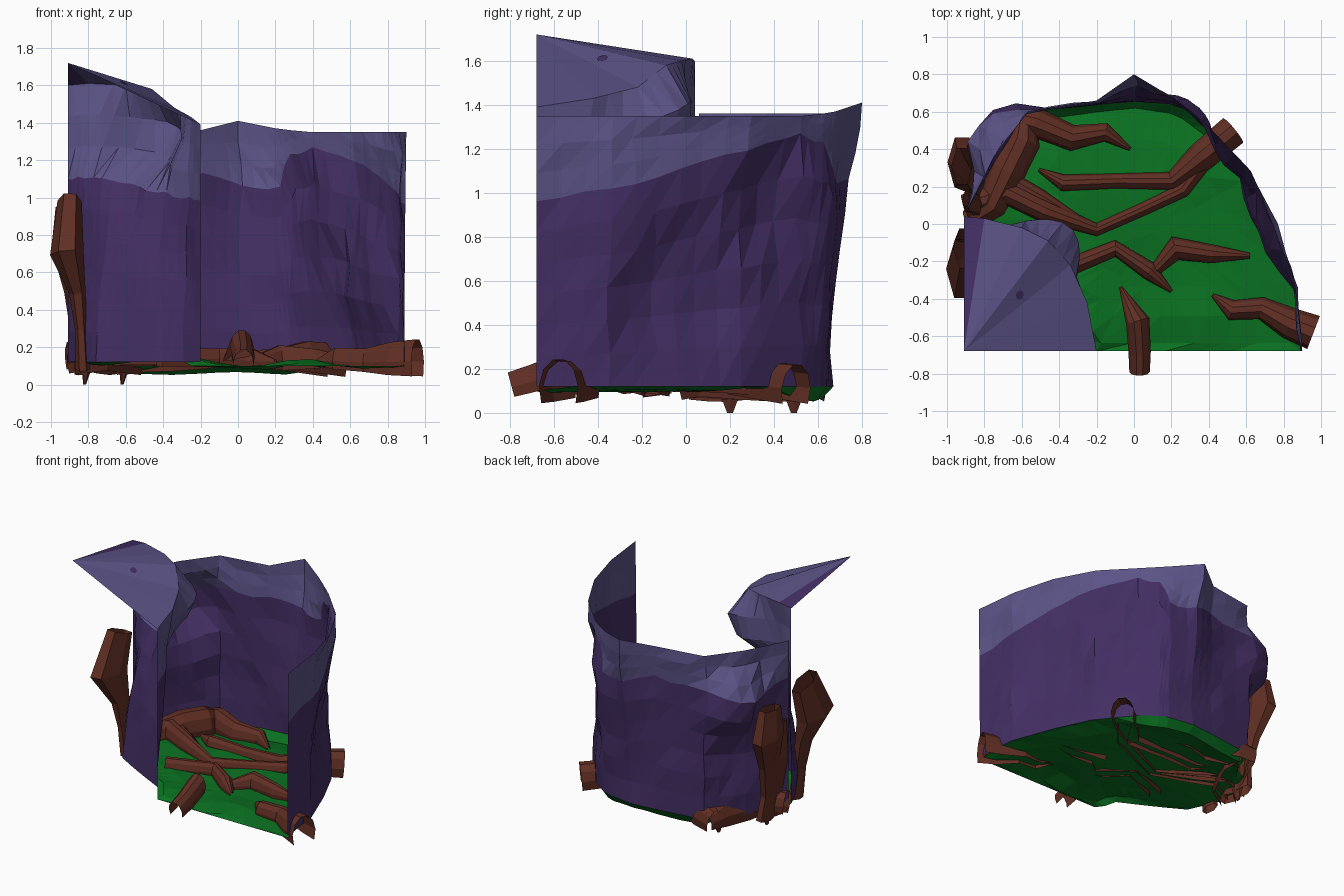
import bpy, bmesh, math, random
from mathutils import Vector, noise

random.seed(4)
cube = bpy.data.objects.get("Cube")
if cube:
    bpy.data.objects.remove(cube, do_unlink=True)


def material(name, rgb):
    m = bpy.data.materials.new(name)
    m.use_nodes = True
    m.diffuse_color = (*rgb, 1)
    m.node_tree.nodes["Principled BSDF"].inputs["Base Color"].default_value = (*rgb, 1)
    return m


DARK = material("dark purple", (.056, .027, .125))
LIGHT = material("light purple", (.105, .087, .24))
GREEN = material("moss green", (.003, .165, .015))
BROWN = material("root brown", (.118, .028, .017))


def finish(bm, name, mats):
    mesh = bpy.data.meshes.new(name)
    bm.to_mesh(mesh)
    bm.free()
    for m in mats:
        mesh.materials.append(m)
    ob = bpy.data.objects.new(name, mesh)
    bpy.context.collection.objects.link(ob)
    return ob


def lerp(a, b, t):
    return a + (b - a) * t


def refine(points, n):
    """Insert evenly spaced in-between entries."""
    out = []
    for a, b in zip(points, points[1:]):
        out += [[lerp(p, q, i / n) for p, q in zip(a, b)] for i in range(n)]
    return out + [list(points[-1])]


def cliff(name, columns, bumps, lean, base=.12, low=6, high=3):
    """Rocky sheet: dark rows up to the colour line, light rows above it."""
    bm = bmesh.new()
    grid = []
    last = len(columns) - 1
    for ci, (bx, by, tx, ty, top, line) in enumerate(columns):
        line += random.uniform(-.015, .015)
        levels = [lerp(base, line, i / low) for i in range(low)]
        levels += [lerp(line, top, i / high) for i in range(high + 1)]
        row = []
        for i, z in enumerate(levels):
            t = ((z - base) / (top - base)) ** lean
            p = Vector((lerp(bx, tx, t), lerp(by, ty, t), z))
            if 0 < i < len(levels) - 1 and 0 < ci < last:
                n = noise.noise_vector(p * 4) * .03
                shift = Vector((n.x, n.y, 0))
                for centre, push, radius in bumps:
                    fall = 1 - (p - Vector(centre)).length / radius
                    shift += Vector(push) * min(1, max(0, fall * 1.7))
                p += shift
            row.append(bm.verts.new(p))
        grid.append(row)
    for a, b in zip(grid, grid[1:]):
        for i in range(len(a) - 1):
            quad = [a[i], b[i], b[i + 1], a[i + 1]]
            for tri in ((0, 1, 2), (0, 2, 3)):
                bm.faces.new([quad[k] for k in tri]).material_index = int(i >= low)
    return finish(bm, name, (DARK, LIGHT))


# Main wall: base x, y, rim x, y, rim height, colour line
wall = [
    (.89, -.68, .9, -.68, 1.35, .97),
    (.86, -.35, .86, -.33, 1.35, 1.03),
    (.74, -.03, .77, 0, 1.35, 1.1),
    (.61, .25, .61, .3, 1.35, 1.2),
    (.39, .52, .39, .53, 1.35, 1.28),
    (.27, .61, .28, .62, 1.36, 1.22),
    (.2, .64, .2, .68, 1.37, 1.05),
    (0, .67, 0, .8, 1.41, 1.06),
    (-.2, .65, -.2, .66, 1.36, 1.12),
    (-.57, .6, -.57, .6, 1.36, 1.1),
    (-.75, .36, -.75, .36, 1.36, 1.03),
    (-.9, .06, -.9, .06, 1.36, 1.07),
]
cliff("rock_wall", refine(wall, 3), [
    ((.5, .4, .9), (-.06, -.05, 0), .28),
    ((.31, .6, .9), (.03, .02, 0), .3),
    ((.72, 0, .55), (-.08, -.02, 0), .4),
    ((-.7, .45, .98), (-.13, .09, 0), .28),
], 2)

# Corner cliff, straighter at the foot and curved at the top, same columns
corner = [
    (-.91, .04, -.91, .04, 1.6, 1.1),
    (-.83, -.14, -.8, .03, 1.61, 1.1),
    (-.76, -.3, -.6, -.02, 1.6, 1.09),
    (-.62, -.38, -.46, -.09, 1.58, 1.06),
    (-.45, -.47, -.34, -.22, 1.48, 1.02),
    (-.29, -.55, -.25, -.42, 1.43, 1),
    (-.2, -.68, -.2, -.68, 1.39, .98),
]
cliff("corner_cliff", refine(corner, 3), [
    ((-.52, -.16, 1.3), (.11, .15, 0), .28),
], 1.4)

# Overhanging slab fanned out from its high corner
bm = bmesh.new()
tip = bm.verts.new((-.91, -.68, 1.72))
rim = [bm.verts.new(p[2:5]) for p in corner]
for i in range(len(rim) - 1):
    bm.faces.new((tip, rim[i + 1], rim[i])).material_index = int(i > 0)
finish(bm, "overhang_slab", (DARK, LIGHT))

# Small dark spot on the slab
bm = bmesh.new()
bmesh.ops.create_circle(bm, cap_ends=True, segments=8, radius=.025)
spot = finish(bm, "slab_spot", (DARK,))
spot.location = (-.61, -.38, 1.612)
spot.rotation_euler = (.19, .54, 0)

# Mossy floor: rings shrinking from the cliff bases to the middle
edge = [p[:2] for p in refine(wall, 2)] + [p[:2] for p in refine(corner, 2)]
edge += [(lerp(-.2, .89, i / 6), -.68) for i in range(1, 6)]
bm = bmesh.new()
cx, cy = .1, -.05
rings = []
for scale in (1, .93, .7, .45, .2):
    ring = []
    for x, y in edge:
        p = Vector((lerp(cx, x, scale), lerp(cy, y, scale), .12))
        inner = scale < 1
        p.z += noise.noise(p * 3) * .04 * inner - .02 * (p.y < -.6)
        p.z -= .06 * min(1, max(0, p.y - .3) / .25) * inner
        ring.append(bm.verts.new(p))
    rings.append(ring)
count = len(edge)
for a, b in zip(rings, rings[1:]):
    for i in range(count):
        j = (i + 1) % count
        bm.faces.new((a[i], a[j], b[j]))
        bm.faces.new((a[i], b[j], b[i]))
hub = bm.verts.new((cx, cy, .12))
for i in range(count):
    bm.faces.new((rings[-1][i], rings[-1][(i + 1) % count], hub))
finish(bm, "moss_floor", (GREEN,))


def root(name, path, start, sweep, wide, tall, sides=7):
    """Tapered shell along x, y, z, radius points; sweep is the arc of its section."""
    bm = bmesh.new()
    pts = [Vector(p[:3]) for p in path]
    loops = []
    for i, p in enumerate(pts):
        d = (pts[min(i + 1, len(pts) - 1)] - pts[max(i - 1, 0)]).normalized()
        u = d.cross(Vector((0, 0, 1)) if abs(d.z) < .8 else Vector((0, 1, 0))).normalized()
        v = u.cross(d)
        loops.append([bm.verts.new(p + (u * math.cos(a) * wide + v * math.sin(a) * tall) * path[i][3])
                      for a in (start + sweep * k / sides for k in range(sides + 1))])
    for a, b in zip(loops, loops[1:]):
        for k in range(sides):
            bm.faces.new((a[k], a[k + 1], b[k + 1], b[k]))
    bmesh.ops.remove_doubles(bm, verts=bm.verts, dist=.0005)
    finish(bm, name, (BROWN,))


def floor_root(name, *path):
    root(name, path, -.5, math.pi + 1, 1, 1.45)


def climbing_root(name, *path):
    root(name, path, 0, math.tau, .5, 1, 6)


# Arched roots creeping over the floor, open underneath
floor_root("back_root", (-.64, .57, .1, .07), (-.52, .54, .12, .08), (-.33, .46, .12, .07),
           (-.15, .49, .12, .05), (-.02, .4, .12, .01))
floor_root("middle_root", (-.51, .29, .13, .01), (-.38, .22, .13, .045), (-.1, .23, .12, .04),
           (.2, .23, .12, .05), (.36, .36, .12, .08), (.53, .5, .1, .085))
floor_root("long_root", (-.9, .09, .13, .07), (-.68, .17, .15, .07), (-.48, .07, .15, .06),
           (-.2, -.03, .12, .035), (.05, .08, .12, .035), (.26, .18, .12, .04), (.42, .4, .11, .05))
floor_root("cliff_root", (-.42, -.26, .13, .05), (-.1, -.13, .13, .045),
           (.08, -.25, .12, .05), (.2, -.36, .12, .01))
floor_root("forked_root", (.11, -.25, .12, .03), (.22, -.13, .12, .065),
           (.42, -.16, .12, .05), (.62, -.17, .12, .015))
floor_root("front_root", (.03, -.79, .11, .055), (.03, -.68, .14, .06),
           (.02, -.52, .2, .065), (-.07, -.34, .13, .01))
floor_root("right_root", (.96, -.58, .11, .095), (.83, -.53, .11, .085), (.68, -.45, .11, .06),
           (.52, -.46, .12, .055), (.42, -.38, .12, .01))
floor_root("left_root", (-.58, .6, .1, .06), (-.6, .44, .12, .1), (-.68, .28, .13, .1),
           (-.76, .1, .13, .08), (-.88, .02, .1, .06))
floor_root("link_root", (-.68, .24, .14, .05), (-.5, .14, .13, .045), (-.26, 0, .12, .02))

# Broad roots climbing the outer left side
climbing_root("outer_front_root", (-.9, -.13, .98, .13), (-.915, -.24, .7, .18),
              (-.86, -.18, .5, .09), (-.84, -.16, .3, .065), (-.83, -.13, .08, .075))
climbing_root("outer_back_root", (-.92, .31, .95, .11), (-.92, .33, .74, .155),
              (-.88, .26, .5, .1), (-.85, .22, .25, .08), (-.83, .24, .06, .09))
climbing_root("outer_side_root", (-.9, .13, .78, .04), (-.89, .12, .5, .06),
              (-.85, .11, .25, .06), (-.82, .1, .06, .1))

# Root tips hanging below the left side
for side, x, y in (("back", -.62, .49), ("side", -.82, .2)):
    climbing_root(f"{side}_root_tip", (x, y, .16, .07), (x + .01, y, .08, .05), (x, y, 0, .015))
